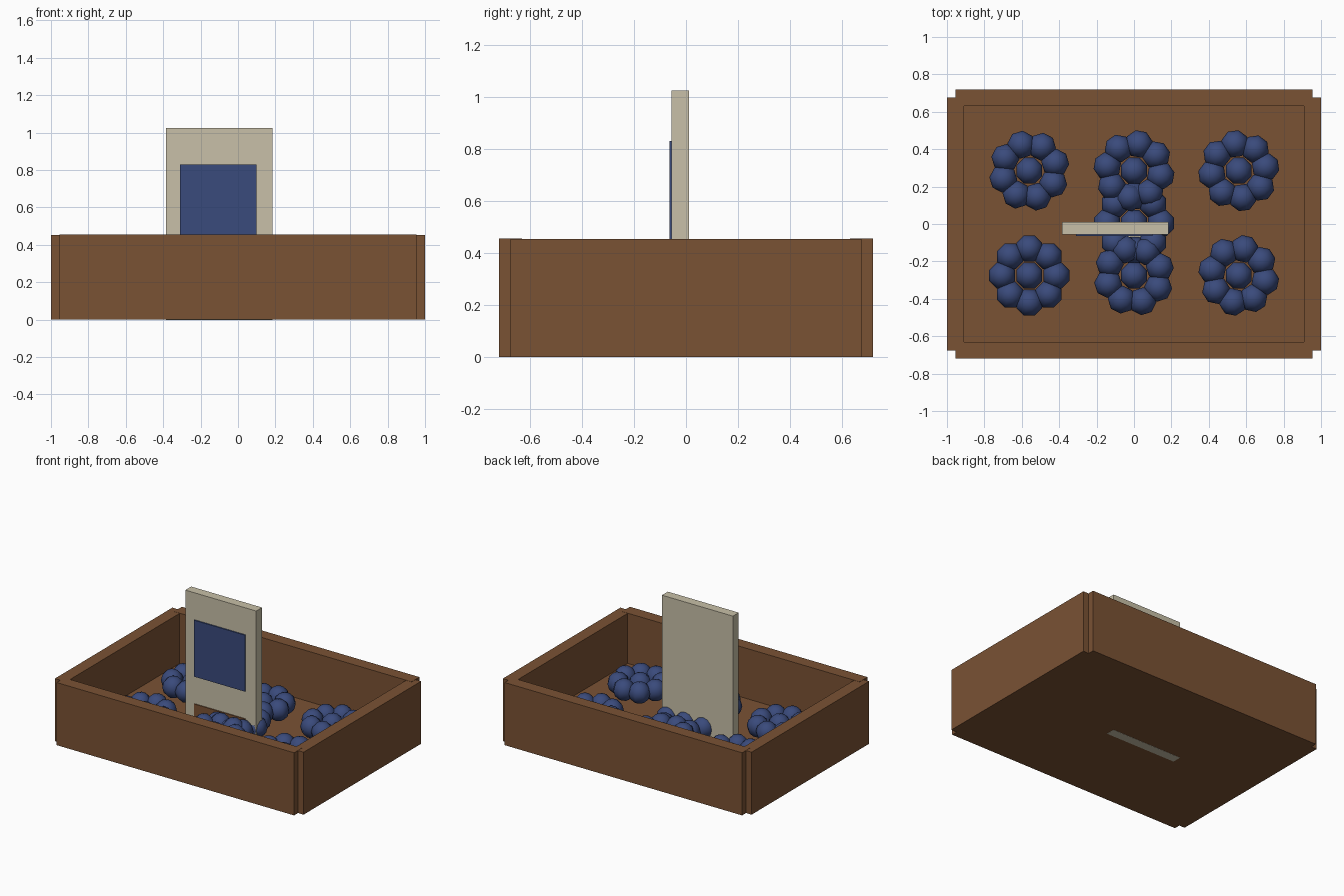
import bpy, bmesh, math
from mathutils import Matrix, Vector

if "Cube" in bpy.data.objects:
    bpy.data.objects.remove(bpy.data.objects["Cube"])


def material(name, rgb):
    m = bpy.data.materials.new(name)
    m.diffuse_color = (*rgb, 1)
    m.use_nodes = True
    m.node_tree.nodes["Principled BSDF"].inputs["Base Color"].default_value = m.diffuse_color
    return m


BROWN = material("wood_brown", (0.195, 0.084, 0.034))
CREAM = material("cream", (0.578, 0.527, 0.392))
BLUE = material("berry_blue", (0.042, 0.069, 0.2))


def finish(name, bm, mat):
    mesh = bpy.data.meshes.new(name)
    bm.to_mesh(mesh)
    bm.free()
    mesh.materials.append(mat)
    ob = bpy.data.objects.new(name, mesh)
    bpy.context.collection.objects.link(ob)
    return ob


def box(name, lo, hi, mat):
    lo, hi = Vector(lo), Vector(hi)
    bm = bmesh.new()
    bmesh.ops.create_cube(bm, size=1, matrix=Matrix.Translation((lo + hi) / 2)
                          @ Matrix.Diagonal((*(hi - lo), 1)))
    return finish(name, bm, mat)


def berry_cluster(name, x, y, z, turn):
    """One berry in the middle with eight around it."""
    bm = bmesh.new()
    spots = [(0, 0, 0)]
    for i in range(8):
        a = math.radians(turn + 45 * i)
        spots.append((0.145 * math.cos(a), 0.145 * math.sin(a), a))
    for dx, dy, a in spots:
        bmesh.ops.create_uvsphere(
            bm, u_segments=8, v_segments=6, radius=0.075,
            matrix=Matrix.Translation((x + dx, y + dy, z)) @ Matrix.Rotation(a + math.pi / 8, 4, 'Z'))
    for f in bm.faces:
        f.smooth = True
    return finish(name, bm, BLUE)


# Planter box: floor and four walls with notched corners
H = 0.455
box("floor", (-0.955, -0.675, 0), (0.955, 0.675, 0.09), BROWN)
for side, s in (("front", -1), ("back", 1)):
    ys = sorted((s * 0.63, s * 0.72))
    box(side + "_wall", (-0.955, ys[0], 0), (0.955, ys[1], H), BROWN)
for side, s in (("left", -1), ("right", 1)):
    xs = sorted((s * 0.91, s * 1.0))
    box(side + "_wall", (xs[0], -0.675, 0), (xs[1], 0.675, H - 0.001), BROWN)

# Upright sign with its panels, foot reaching just through the floor
box("sign_board", (-0.385, -0.055, -0.001), (0.185, 0.012, 1.025), CREAM)
box("sign_blue_panel", (-0.31, -0.064, 0.42), (0.10, -0.055, 0.83), BLUE)
box("sign_brown_panel", (-0.31, -0.062, 0.09), (0.10, -0.055, 0.22), BROWN)
box("sign_peg", (-0.04, -0.10, 0.09), (0.06, -0.055, 0.14), CREAM)

# Berry clusters in two rows, plus a lower one in the middle
turns = {(-1, 1): 17, (0, 1): -10, (1, 1): 8, (-1, -1): 0, (0, -1): 18, (1, -1): -12}
for (i, j), turn in turns.items():
    berry_cluster("berry_cluster", i * 0.56, j * 0.28 + 0.005, 0.175, turn)
berry_cluster("middle_berry_cluster", 0, 0.005, 0.15, 0)
